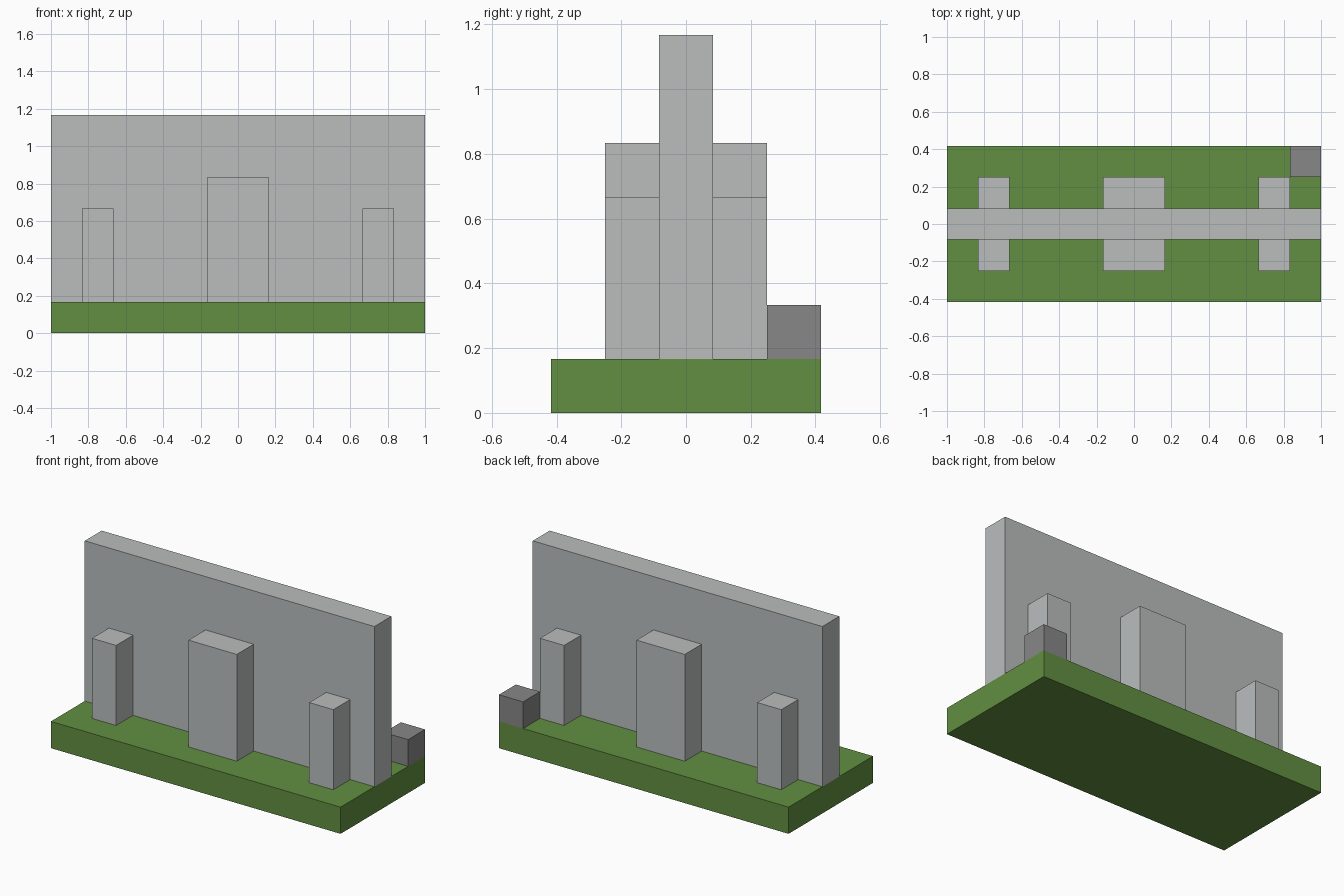
import bpy
import bmesh

if "Cube" in bpy.data.objects:
    bpy.data.objects.remove(bpy.data.objects["Cube"], do_unlink=True)

U = 1 / 6  # one block


def material(name, rgb):
    mat = bpy.data.materials.new(name)
    mat.use_nodes = True
    color = (*rgb, 1)
    mat.diffuse_color = color
    mat.node_tree.nodes["Principled BSDF"].inputs["Base Color"].default_value = color
    return mat


def block(name, size, x, y, bottom, mat):
    """Box sized in block units, placed by its centre and bottom."""
    mesh = bpy.data.meshes.new(name)
    bm = bmesh.new()
    bmesh.ops.create_cube(bm, size=U)
    bmesh.ops.scale(bm, vec=size, verts=bm.verts)
    bm.to_mesh(mesh)
    bm.free()
    mesh.materials.append(mat)
    obj = bpy.data.objects.new(name, mesh)
    obj.location = (x * U, y * U, (bottom + size[2] / 2) * U)
    bpy.context.collection.objects.link(obj)
    return obj


grass = material("grass green", (0.122, 0.275, 0.053))
stone = material("light stone", (0.495, 0.515, 0.515))
rock = material("dark stone", (0.246, 0.242, 0.242))

# Ground slab and the long wall
block("ground", (12, 5, 1), 0, 0, 0, grass)
block("wall", (12, 1, 6), 0, 0, 1, stone)

# Buttresses on both faces of the wall
for face, y in (("front", -1), ("back", 1)):
    block(f"{face}_center_buttress", (2, 1, 4), 0, y, 1, stone)
    for side, x in (("left", 4.5), ("right", -4.5)):
        block(f"{face}_{side}_buttress", (1, 1, 3), x, y, 1, stone)

# Loose block in the back left corner
block("corner_block", (1, 1, 1), 5.5, 2, 1, rock)
